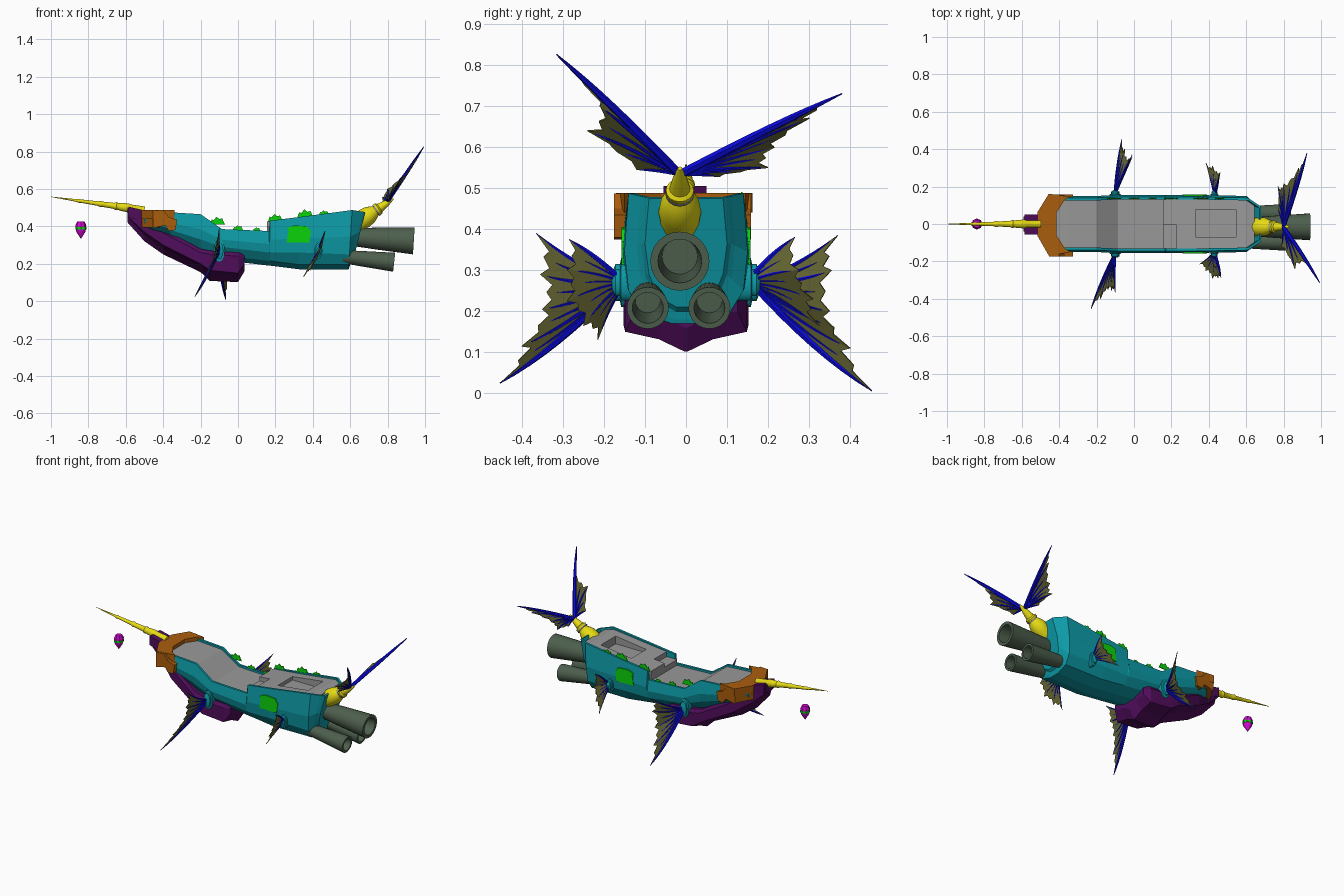
import bpy, bmesh, math
from mathutils import Vector

if "Cube" in bpy.data.objects:
    bpy.data.objects.remove(bpy.data.objects["Cube"])


def material(name, r, g, b):
    m = bpy.data.materials.new(name)
    m.use_nodes = True
    m.diffuse_color = (r, g, b, 1)
    m.node_tree.nodes["Principled BSDF"].inputs["Base Color"].default_value = (r, g, b, 1)
    return m


teal = material("teal hull", .004, .33, .39)
grey = material("grey deck", .32, .32, .32)
purple = material("dark purple", .08, .004, .105)
brown = material("rust brown", .4, .11, .004)
iron = material("green iron", .075, .115, .075)
yellow = material("yellow", .9, .8, .008)
blue = material("fin blue", .003, .003, .75)
olive = material("olive web", .14, .14, .035)
green = material("weed green", .003, .65, .003)
magenta = material("magenta", .65, .002, .65)


def make(name, bm, *mats, smooth=False):
    bmesh.ops.recalc_face_normals(bm, faces=bm.faces[:])
    me = bpy.data.meshes.new(name)
    bm.to_mesh(me)
    bm.free()
    for m in mats:
        me.materials.append(m)
    if smooth:
        me.polygons.foreach_set("use_smooth", [True] * len(me.polygons))
        me.set_sharp_from_angle(angle=math.radians(40))
    ob = bpy.data.objects.new(name, me)
    bpy.context.collection.objects.link(ob)
    return ob


def loft(bm, rings):
    """Skin closed rings of points and cap both ends."""
    rows = [[bm.verts.new(p) for p in ring] for ring in rings]
    n = len(rows[0])
    for a, b in zip(rows, rows[1:]):
        for i in range(n):
            j = (i + 1) % n
            bm.faces.new((a[i], a[j], b[j], b[i]))
    bm.faces.new(rows[0])
    bm.faces.new(rows[-1])


def circle(centre, axis, r, sides):
    q = axis.to_track_quat('Z', 'Y')
    return [centre + q @ Vector((r * math.cos(k * math.tau / sides), r * math.sin(k * math.tau / sides), 0))
            for k in range(sides)]


def turned(name, start, end, profile, mat, sides=16):
    """Turn (fraction along axis, radius) pairs around a straight axis."""
    start, axis = Vector(start), Vector(end) - Vector(start)
    bm = bmesh.new()
    loft(bm, [circle(start + axis * t, axis, r, sides) for t, r in profile])
    return make(name, bm, mat, smooth=True)


def prism(name, outline, low, high, mat, axis='z'):
    """Extrude an outline along z, or an xz outline along y."""
    bm = bmesh.new()
    put = (lambda p, h: (p[0], p[1], h)) if axis == 'z' else (lambda p, h: (p[0], h, p[1]))
    loft(bm, [[put(p, h) for p in outline] for h in (low, high)])
    return make(name, bm, mat)


def mirror_ring(half):
    return half + [(x, -y, z) for x, y, z in reversed(half)]


# Hull: x, half width, rail height, chine height, bottom, deck depth, lean
stations = [(-.5, .08, .475, .42, .38, .012, 0), (-.44, .135, .478, .41, .36, .012, 0),
            (-.36, .14, .475, .38, .33, .012, 0), (-.2, .14, .465, .33, .25, .012, 0),
            (-.085, .145, .385, .29, .22, .012, 0), (.165, .145, .375, .26, .19, .012, 0),
            (.17, .145, .43, .26, .19, .07, 0), (.33, .145, .45, .26, .17, .07, 0),
            (.61, .14, .487, .25, .17, .07, .06), (.655, .11, .48, .28, .18, .07, .2),
            (.67, .1, .478, .29, .2, 0, .25), (.68, .09, .475, .29, .21, 0, .25)]
rings = []
for x, w, top, mid, bot, depth, lean in stations:
    half = [(w - .014, top - depth), (w - .014, top), (w, top), (w + .01, top * .4 + mid * .6),
            (w, mid), (w * .75, bot + .025), (w * .25, bot)]
    rings.append(mirror_ring([(x - lean * (top - z), y, z) for y, z in half]))
bm = bmesh.new()
loft(bm, rings)
hull = make("hull", bm, teal, grey)
for f in hull.data.polygons:
    inner = all(abs(hull.data.vertices[v].co.y) < .1315 for v in f.vertices)
    if inner and f.normal.z > .4 and f.center.x < .6:
        f.material_index = 1

# Raised rear deck with a stair notch and a sunken hold
bm = bmesh.new()
loft(bm, [[(x, -w, .365), (x, -w, top), (x, w, top), (x, w, .365)]
          for x, w, top in ((.155, .131, .425), (.33, .131, .442), (.6, .127, .476), (.645, .098, .472))])
rear_deck = make("rear_deck", bm, grey)
for label, outline, low in (
        ("stair_cutter", ((.1, -.2), (.228, -.2), (.228, -.005), (.1, -.005)), .4),
        ("hold_cutter", ((.33, -.07), (.545, -.07), (.545, .078), (.33, .078)), .42)):
    cutter = prism(label, outline, low, .6, grey)
    cutter.hide_render = True
    cutter.hide_viewport = True
    mod = rear_deck.modifiers.new(label, 'BOOLEAN')
    mod.operation = 'DIFFERENCE'
    mod.object = cutter

# Purple keel and bow: x, half width, top, side bottom, bottom
bm = bmesh.new()
loft(bm, [mirror_ring([(x, w * .9, top), (x, w, top - .02), (x, w, side), (x, w * .45, bot + .03), (x, .004, bot)])
          for x, w, top, side, bot in (
              (-.59, .04, .5, .45, .42), (-.5, .055, .475, .37, .32), (-.4, .1, .385, .3, .25),
              (-.2, .15, .28, .2, .155), (-.15, .152, .27, .165, .108),
              (0, .148, .26, .15, .102), (.035, .125, .255, .2, .16))])
make("keel", bm, purple)
prism("bow_block", ((-.585, .45), (-.585, .505), (-.5, .485), (-.5, .42)), -.055, .05, purple, 'y')

# Brown bow collar and its ragged side skirts
collar = [(-.34, .145), (-.455, .162), (-.515, .065), (-.515, -.065), (-.455, -.17), (-.34, -.15),
          (-.37, -.13), (-.415, -.06), (-.415, .06), (-.37, .13)]
prism("bow_collar", collar, .44, .488, brown)
skirt = [(-.455, .485), (-.4, .487), (-.37, .45), (-.325, .435), (-.335, .38),
         (-.37, .375), (-.39, .405), (-.455, .39)]
for label, lo, hi in (("left", .13, .158), ("right", -.175, -.13)):
    prism(label + "_collar_skirt", skirt, lo, hi, brown, 'y')
cheek = [(-.515, .05), (-.455, .155), (-.42, .14), (-.49, .04)]
for side, label in ((1, "left"), (-1, "right")):
    prism(label + "_collar_cheek", [(x, y * side) for x, y in cheek], .395, .46, brown)

# Horn and tail stalk
turned("horn", (-.5, 0, .486), (-1, 0, .558),
       [(0, .02), (.15, .02), (.17, .024), (.25, .021), (.28, .018), (.3, .022), (.33, .016), (.45, .014),
        (.47, .017), (.5, .012), (.68, .009), (.7, .011), (.73, .007), (1, .001)], yellow)
turned("tail_stalk", (.635, -.015, .415), (.83, -.015, .548),
       [(0, .048), (.2, .052), (.35, .048), (.45, .038), (.52, .028), (.55, .034), (.6, .034),
        (.63, .025), (.8, .018), (1, .005)], yellow)
turned("tail_ring", (.737, -.015, .484), (.743, -.015, .488), [(0, .035), (1, .035)], grey)

# Hollow thrusters
for label, y, a, b, r0, r1 in (("main", -.015, (.58, .345), (.94, .322), .045, .072),
                               ("right", -.093, (.5, .245), (.835, .208), .03, .051),
                               ("left", .057, (.5, .245), (.835, .208), .03, .051)):
    turned(label + "_thruster", (a[0], y, a[1]), (b[0], y, b[1]),
           [(0, r0), (.45, r0 * .5 + r1 * .5), (1, r1), (1, r1 * .74), (.5, r1 * .6)], iron, 24)


# Webbed fins: bowed blue rays from one root with scalloped skin between them
def fin(name, root, tips, thick=.01, bow=.05):
    root, tips = Vector(root), [Vector(t) for t in tips]
    up = (tips[0] - tips[-1]).normalized()
    steps = [i / 8 for i in range(9)]

    def along(tip, t):
        arm = tip - root
        return root + arm * t + up * arm.length * bow * 4 * t * (1 - t)

    web, rays = bmesh.new(), bmesh.new()
    spokes = [(t, thick * (1 if i == 0 else .6), 1) for i, t in enumerate(tips)]
    for a, b in zip(tips, tips[1:]):
        rows = []
        for u, reach in ((0, 1), (.25, .87), (.5, .93), (.75, .85), (1, 1)):
            tip = a.lerp(b, u)
            rows.append([web.verts.new(along(tip, t * reach)) for t in steps])
        for p, q in zip(rows, rows[1:]):
            for i in range(8):
                web.faces.new((p[i], p[i + 1], q[i + 1], q[i]))
        spokes.append((a.lerp(b, .5), thick * .5, .9))
    bmesh.ops.remove_doubles(web, verts=web.verts[:], dist=.0001)
    for tip, r, reach in spokes:
        loft(rays, [circle(along(tip, t * reach), tip - root, r * (1 - .85 * t ** 3), 6) for t in steps])
    skin = make(name + "_web", web, olive)
    mod = skin.modifiers.new("thickness", 'SOLIDIFY')
    mod.thickness, mod.offset = .004, 0
    make(name + "_rays", rays, blue, smooth=True)


fin("front_right_fin", (-.1, -.16, .27),
    [(-.23, -.453, .025), (-.18, -.4, .115), (-.14, -.35, .205), (-.12, -.355, .29), (-.1, -.365, .39)])
fin("front_left_fin", (-.1, .16, .27),
    [(-.065, .453, .006), (-.05, .4, .11), (-.025, .35, .2), (-.01, .355, .3), (-.01, .37, .385)])
fin("rear_right_fin", (.43, -.15, .27),
    [(.465, -.285, .375), (.45, -.29, .3), (.42, -.29, .225), (.385, -.25, .165), (.35, -.215, .13)], .007)
fin("rear_left_fin", (.43, .15, .27),
    [(.455, .265, .38), (.46, .275, .3), (.42, .31, .23), (.385, .325, .165)], .007)
fin("tail_right_fin", (.8, -.018, .535),
    [(.993, -.315, .825), (.92, -.21, .7), (.86, -.24, .64), (.79, -.12, .545)], .011)
fin("tail_left_fin", (.8, -.012, .535),
    [(.925, .38, .73), (.88, .3, .67), (.8, .215, .6), (.77, .2, .55), (.77, .08, .528)], .011)

# Fin mounts on the hull sides
for side, label in ((1, "left"), (-1, "right")):
    for x, r, end in ((-.1, .03, "front"), (.43, .022, "rear")):
        ob = turned(end + "_" + label + "_fin_mount", (0, side * .125, 0), (0, side * .18, 0),
                    [(0, r), (.6, r), (.65, r * .75), (.85, r * .75), (1, r * .4)], teal, 12)
        ob.scale.z = 2
        ob.location = (x, 0, .27)

# Green growth: side patches and thin weed tufts on the left rail
patch = [(.26, .315), (.27, .375), (.262, .39), (.3, .405), (.37, .4), (.39, .37), (.38, .312)]
for side, label in ((1, "left"), (-1, "right")):
    lo, hi = sorted((side * .14, side * .157))
    prism(label + "_green_patch", patch, lo, hi, green, 'y')
tuft = [(-.04, -.015), (-.03, .012), (-.02, .008), (-.005, .026), (.01, .014), (.025, .018), (.04, -.015)]
for i, (x, z, size) in enumerate(((-.11, .425, 1), (0, .388, .7), (.1, .382, .5), (.2, .44, 1),
                                  (.36, .462, 1.1), (.46, .468, .7))):
    prism(f"weed_tuft_{i}", [(x + a * size, z + b * size) for a, b in tuft], .134, .138, green, 'y')

# Hanging lantern
turned("lantern", (-.84, 0, .336), (-.84, 0, .425),
       [(0, .002), (.4, .025), (.8, .029), (1, .02)], magenta, 8)
turned("lantern_band", (-.84, 0, .384), (-.84, 0, .397), [(0, .0295), (1, .0295)], green, 8)
